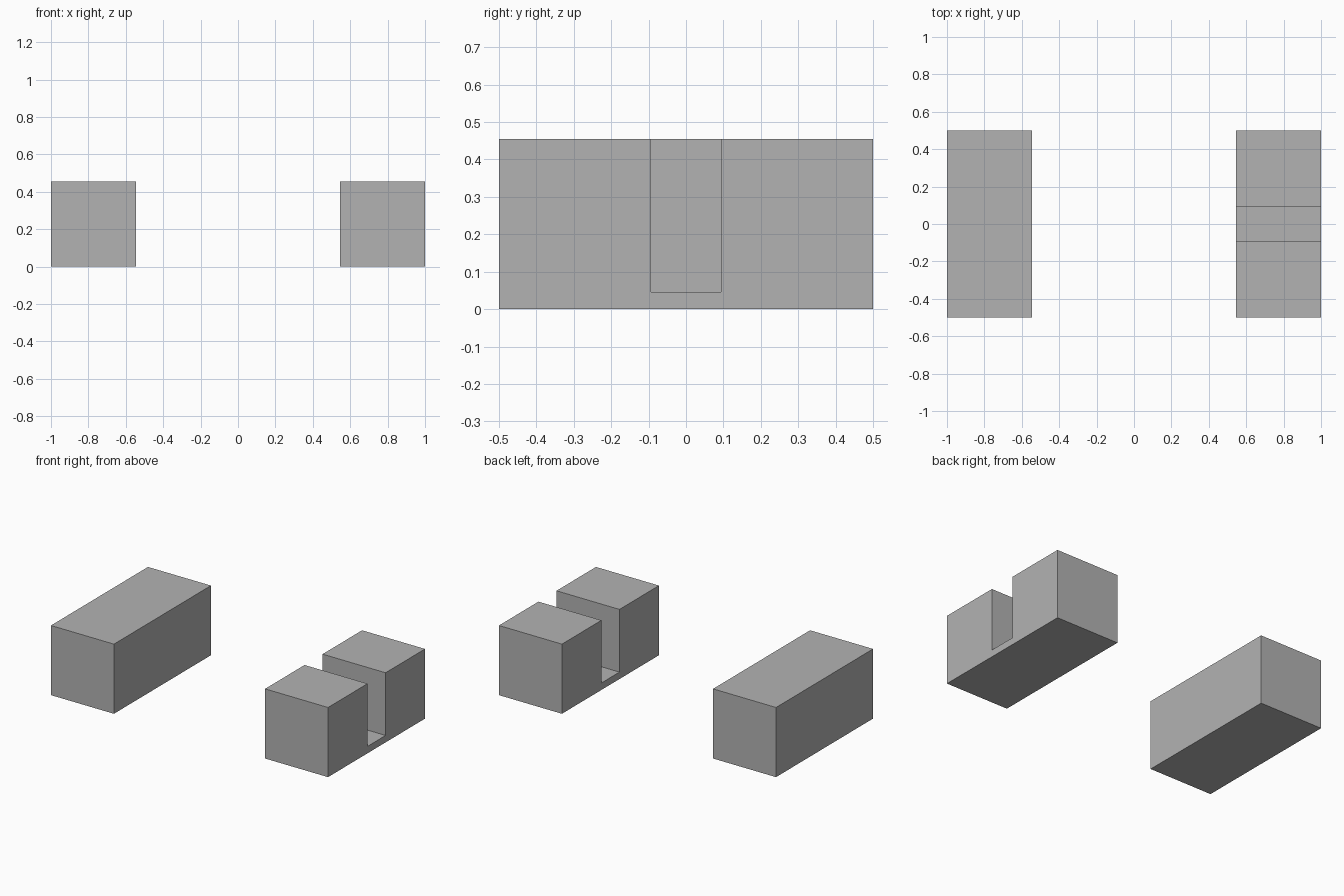
import bpy
import bmesh

cube = bpy.data.objects.get("Cube")
if cube:
    bpy.data.objects.remove(cube, do_unlink=True)

# Single grey material
grey = bpy.data.materials.new("plain grey")
grey.use_nodes = True
colour = (0.45, 0.45, 0.45, 1)
grey.diffuse_color = colour
grey.node_tree.nodes["Principled BSDF"].inputs["Base Color"].default_value = colour

SIZE = 0.4545    # width and height of each block
HALF = 0.5       # half the block length
SLOT = 0.093     # half the slot width
FLOOR = 0.0455   # height of the slot floor


def extruded_block(name, profile, x):
    """Extrude a (y, z) profile along x by the block width."""
    bm = bmesh.new()
    face = bm.faces.new([bm.verts.new((x, y, z)) for y, z in profile])
    result = bmesh.ops.extrude_face_region(bm, geom=[face])
    moved = [v for v in result["geom"] if isinstance(v, bmesh.types.BMVert)]
    bmesh.ops.translate(bm, verts=moved, vec=(SIZE, 0, 0))
    bmesh.ops.recalc_face_normals(bm, faces=bm.faces)
    mesh = bpy.data.meshes.new(name)
    bm.to_mesh(mesh)
    bm.free()
    mesh.materials.append(grey)
    obj = bpy.data.objects.new(name, mesh)
    bpy.context.collection.objects.link(obj)
    return obj


# Plain block on the right
base = [(-HALF, 0), (HALF, 0), (HALF, SIZE)]
extruded_block("solid_block", base + [(-HALF, SIZE)], -1)

# Block on the left with a slot cut across it from the top
slot = [(SLOT, SIZE), (SLOT, FLOOR), (-SLOT, FLOOR), (-SLOT, SIZE)]
extruded_block("slotted_block", base + slot + [(-HALF, SIZE)], 1 - SIZE)
